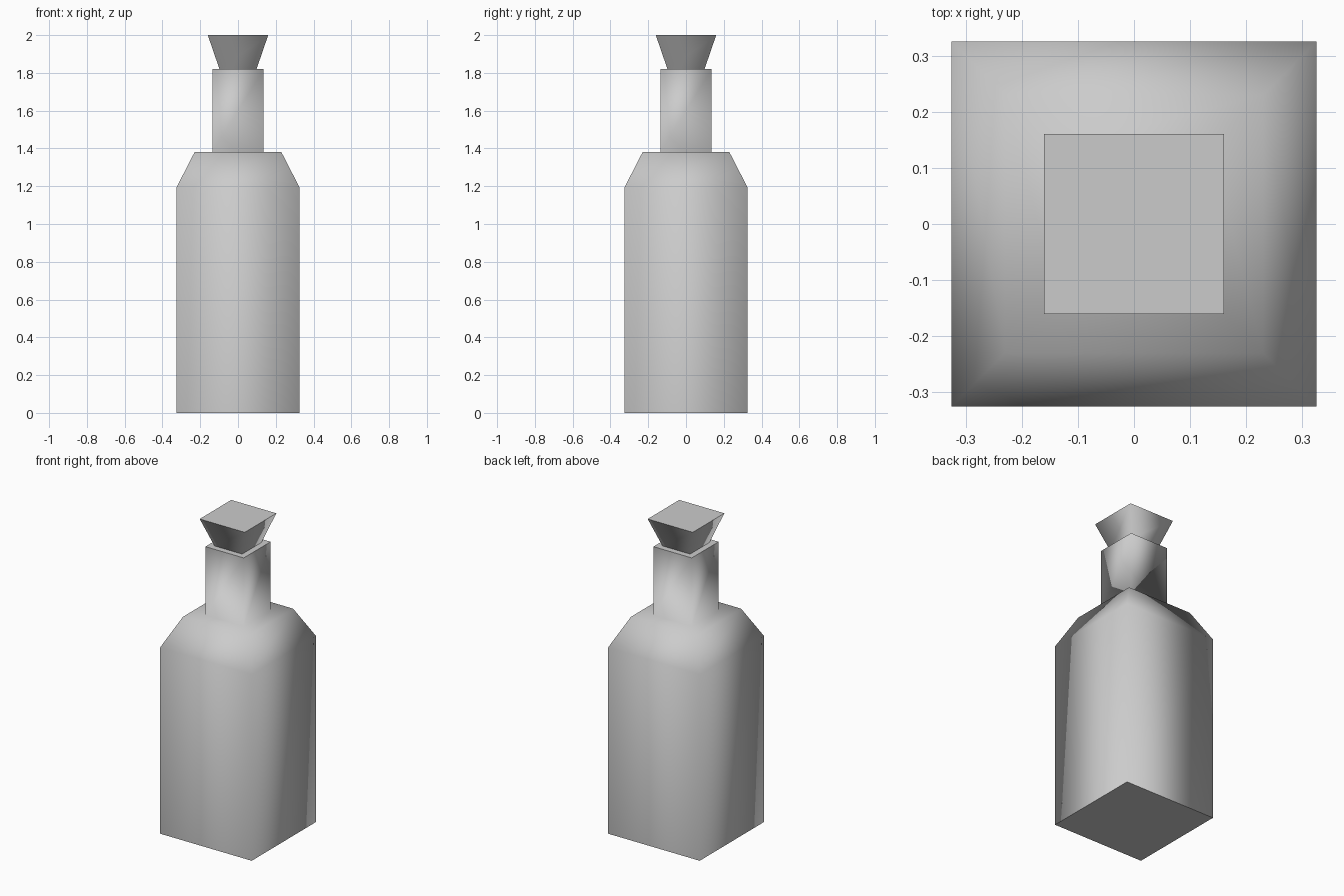
import bpy, bmesh

if "Cube" in bpy.data.objects:
    bpy.data.objects.remove(bpy.data.objects["Cube"])


def square_lathe(name, profile):
    """Stack square rings (half width, z); smooth sides, sharp flat caps."""
    bm = bmesh.new()
    rings = [[bm.verts.new((sx * r, sy * r, z))
              for sx, sy in ((-1, -1), (1, -1), (1, 1), (-1, 1))]
             for r, z in profile]
    for a, b in zip(rings, rings[1:]):
        for i in range(4):
            j = (i + 1) % 4
            bm.faces.new((a[i], a[j], b[j], b[i])).smooth = True
    caps = [bm.faces.new(rings[0][::-1]), bm.faces.new(rings[-1])]
    for cap in caps:
        for e in cap.edges:
            e.smooth = False
    bmesh.ops.recalc_face_normals(bm, faces=bm.faces)
    mesh = bpy.data.meshes.new(name)
    bm.to_mesh(mesh)
    bm.free()
    obj = bpy.data.objects.new(name, mesh)
    bpy.context.collection.objects.link(obj)
    return obj


# Bottle: body, sloped shoulder, flat ledge and neck
square_lathe("bottle", [(0.325, 0), (0.325, 1.195), (0.23, 1.38),
                        (0.136, 1.38), (0.136, 1.82)])

# Stopper flaring upward from the neck
square_lathe("stopper", [(0.098, 1.82), (0.16, 2.0)])
